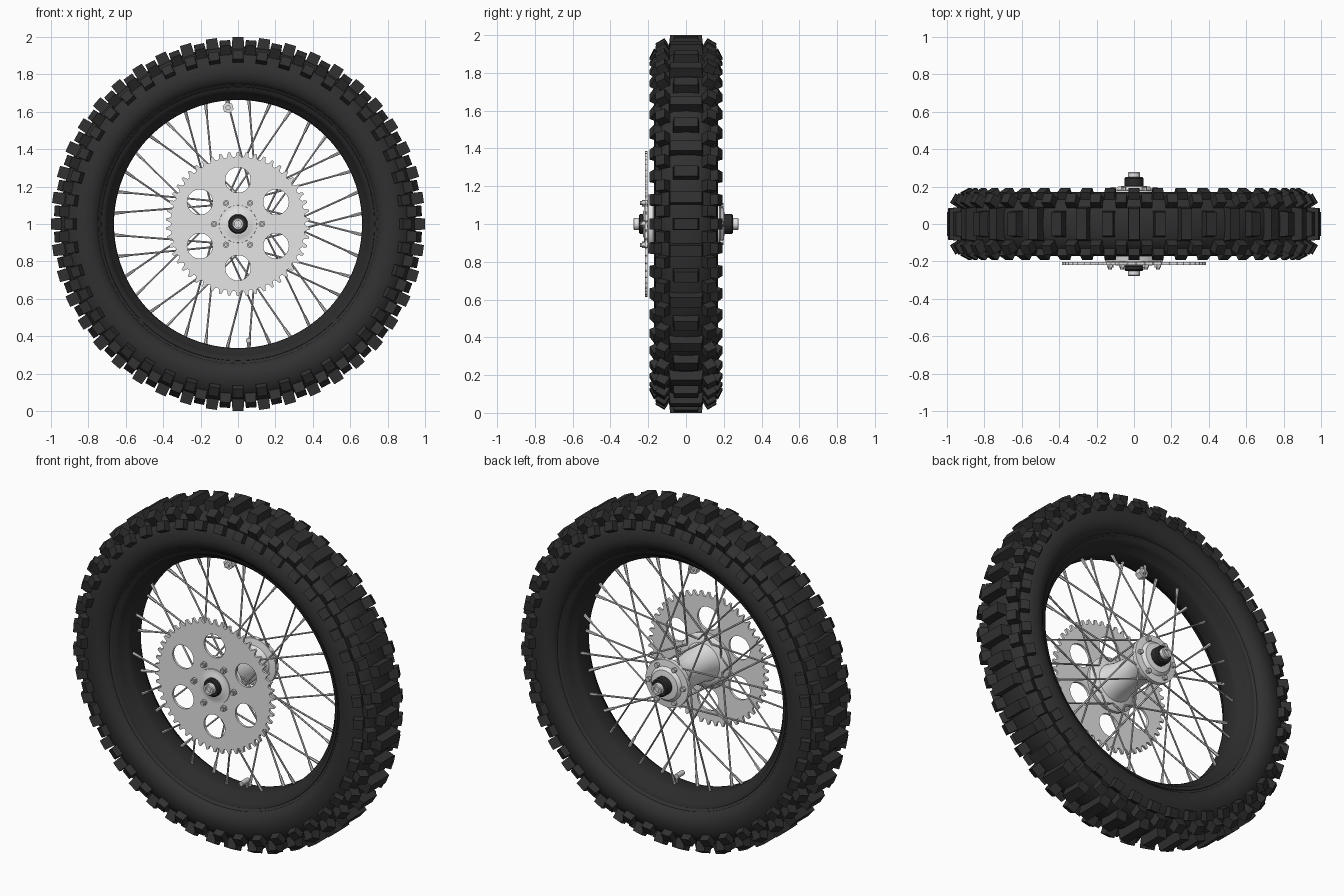
import bpy, bmesh, math
from math import sin, cos, pi, radians
from mathutils import Vector

if "Cube" in bpy.data.objects:
    bpy.data.objects.remove(bpy.data.objects["Cube"])


def material(name, v):
    m = bpy.data.materials.new(name)
    m.diffuse_color = (v, v, v, 1)
    m.use_nodes = True
    m.node_tree.nodes["Principled BSDF"].inputs["Base Color"].default_value = m.diffuse_color
    return m


RUBBER = material("tyre_rubber", 0.03)
BLACK = material("black_rim", 0.024)
SILVER = material("silver_metal", 0.78)
STEEL = material("spoke_steel", 0.62)


def polar(r, a, y):
    """Point on the wheel: radius, angle in the xz plane, position along the axle."""
    return Vector((r * cos(a), y, 1 + r * sin(a)))


def smooth(ob, angle=35):
    bpy.ops.object.select_all(action='DESELECT')
    ob.select_set(True)
    bpy.context.view_layer.objects.active = ob
    bpy.ops.object.shade_smooth_by_angle(angle=radians(angle))


def finish(name, bm, mat, shade=True):
    bmesh.ops.recalc_face_normals(bm, faces=bm.faces)
    me = bpy.data.meshes.new(name)
    bm.to_mesh(me)
    bm.free()
    ob = bpy.data.objects.new(name, me)
    me.materials.append(mat)
    bpy.context.collection.objects.link(ob)
    if shade:
        smooth(ob)
    return ob


def lathe(name, profile, mat, seg=96):
    """Revolve a closed (y, r) profile around the axle."""
    bm = bmesh.new()
    rings = [[bm.verts.new(polar(r, 2 * pi * i / seg, y)) for y, r in profile] for i in range(seg)]
    n = len(profile)
    for i in range(seg):
        a, b = rings[i], rings[(i + 1) % seg]
        for j in range(n):
            k = (j + 1) % n
            bm.faces.new((a[j], a[k], b[k], b[j]))
    return finish(name, bm, mat)


def rod(bm, p, q, r, seg=8, r2=None):
    """Add a capped cylinder between two points."""
    d = (q - p).normalized()
    u = d.orthogonal().normalized()
    w = d.cross(u)
    ends = []
    for c, rad in ((p, r), (q, r if r2 is None else r2)):
        ends.append([bm.verts.new(c + rad * (u * cos(2 * pi * i / seg) + w * sin(2 * pi * i / seg)))
                     for i in range(seg)])
    for i in range(seg):
        k = (i + 1) % seg
        bm.faces.new((ends[0][i], ends[0][k], ends[1][k], ends[1][i]))
    bm.faces.new(ends[0])
    bm.faces.new(ends[1])


def knob(bm, a, y, r, tilt, ht, hw, h):
    """Tapered tread block standing on the tyre cross-section at (y, r)."""
    tang = Vector((-sin(a), 0, cos(a)))
    rad, ax = Vector((cos(a), 0, sin(a))), Vector((0, 1, 0))
    up = rad * cos(tilt) + ax * sin(tilt)
    side = ax * cos(tilt) - rad * sin(tilt)
    base = polar(r, a, y)
    lev = []
    for z, s in ((-0.015, 1.1), (h, 1.0)):
        lev.append([bm.verts.new(base + up * z + tang * ht * s * i + side * hw * s * j)
                    for i, j in ((-1, -1), (1, -1), (1, 1), (-1, 1))])
    for i in range(4):
        k = (i + 1) % 4
        bm.faces.new((lev[0][i], lev[0][k], lev[1][k], lev[1][i]))
    bm.faces.new(lev[0])
    bm.faces.new(lev[1])


def mirrored(half):
    """Profile half (y >= 0, starting on the centre line) mirrored to the other side."""
    return half + [(-y, r) for y, r in reversed(half) if y > 0]


# Tyre carcass
lathe("tyre", mirrored([(0, 0.95), (0.06, 0.947), (0.105, 0.932), (0.143, 0.9), (0.163, 0.86),
                        (0.17, 0.82), (0.166, 0.79), (0.152, 0.762), (0.135, 0.747), (0.128, 0.745),
                        (0.118, 0.73), (0.1, 0.722), (0, 0.73)]), RUBBER, 120)

# Tread blocks: centre and edge rows alternate with shoulder rows
bm = bmesh.new()
PAIRS = 44
for i in range(PAIRS):
    a = pi / 2 + 2 * pi * i / PAIRS
    b = a + pi / PAIRS
    knob(bm, a, 0, 0.94, 0, 0.03, 0.064 if i % 2 else 0.084, 0.06)
    for s in (-1, 1):
        knob(bm, b, s * 0.112, 0.925, s * radians(30), 0.028, 0.028, 0.052)
        knob(bm, a, s * 0.144, 0.886, s * radians(62), 0.028, 0.026, 0.042)
finish("tread_blocks", bm, RUBBER, False)

# Rim
lathe("rim", mirrored([(0, 0.663), (0.045, 0.664), (0.062, 0.672), (0.075, 0.69), (0.1, 0.7),
                       (0.116, 0.712), (0.122, 0.73), (0.112, 0.735), (0, 0.735)]), BLACK, 120)

# Hub with two flanges
lathe("hub", [(-0.2, 0.04), (-0.2, 0.155), (-0.175, 0.16), (-0.165, 0.15), (-0.155, 0.11), (-0.1, 0.095),
              (0.02, 0.085), (0.12, 0.085), (0.145, 0.1), (0.152, 0.138), (0.178, 0.138), (0.182, 0.1),
              (0.2, 0.085), (0.205, 0.04)], SILVER, 48)

# Hub boss in front of the sprocket
lathe("sprocket_boss", [(-0.19, 0.04), (-0.228, 0.04), (-0.228, 0.065), (-0.222, 0.075),
                        (-0.222, 0.1), (-0.19, 0.105)], SILVER, 48)

# Axle, with black spacers and silver ends
bm = bmesh.new()
rod(bm, polar(0, 0, -0.262), polar(0, 0, 0.262), 0.02, 24)
finish("axle_core", bm, SILVER)
for s, tag in ((-1, "front"), (1, "back")):
    lathe("axle_spacer_" + tag, [(s * 0.19, 0.026), (s * 0.19, 0.052), (s * 0.243, 0.052),
                                 (s * 0.25, 0.045), (s * 0.25, 0.026)], BLACK, 32)
    lathe("axle_end_" + tag, [(s * 0.24, 0.018), (s * 0.24, 0.032), (s * 0.274, 0.032),
                              (s * 0.278, 0.028), (s * 0.278, 0.018)], SILVER, 32)

# Sprocket: toothed outline with six lightening holes and a bore
cu = bpy.data.curves.new("sprocket", 'CURVE')
cu.dimensions = '2D'
cu.fill_mode = 'BOTH'
cu.extrude = 0.007


def outline(pts):
    sp = cu.splines.new('POLY')
    sp.points.add(len(pts) - 1)
    for p, (x, z) in zip(sp.points, pts):
        p.co = (x, z, 0, 1)
    sp.use_cyclic_u = True


def circle(x, z, r, n=32):
    outline([(x + r * cos(2 * pi * i / n), z + r * sin(2 * pi * i / n)) for i in range(n)])


TEETH = 50
teeth = []
for i in range(TEETH):
    for f, r in ((-0.42, 0.358), (-0.27, 0.364), (-0.12, 0.386), (0.12, 0.386), (0.27, 0.364), (0.42, 0.358)):
        a = pi / 2 + 2 * pi * (i + f) / TEETH
        teeth.append((r * cos(a), r * sin(a)))
outline(teeth)
circle(0, 0, 0.06)
for i in range(6):
    a = pi / 2 + i * pi / 3
    circle(0.235 * cos(a), 0.235 * sin(a), 0.068)
sprocket = bpy.data.objects.new("sprocket", cu)
bpy.context.collection.objects.link(sprocket)
sprocket.location = (0, -0.211, 1)
sprocket.rotation_euler = (pi / 2, 0, 0)
cu.materials.append(SILVER)
bpy.ops.object.select_all(action='DESELECT')
sprocket.select_set(True)
bpy.context.view_layer.objects.active = sprocket
bpy.ops.object.convert(target='MESH')

# Sprocket bolts and back flange bolts
bm = bmesh.new()
for i in range(6):
    a = i * pi / 3
    rod(bm, polar(0.128, a, -0.2), polar(0.128, a, -0.232), 0.018, 6)
    rod(bm, polar(0.128, a, -0.23), polar(0.128, a, -0.243), 0.01, 10)
    rod(bm, polar(0.112, a, 0.17), polar(0.112, a, 0.198), 0.014, 6)
finish("hub_bolts", bm, STEEL)

# Crossed spokes with thicker nipples at the rim
bm = bmesh.new()
nip = bmesh.new()
SPOKES = 36
for i in range(SPOKES):
    a = 2 * pi * (i + 0.5) / SPOKES
    s = 1 if i % 2 else -1
    lean = radians(52) * (1 if (i // 2) % 2 else -1)
    inner = polar(0.125, a + lean, s * 0.163)
    outer = polar(0.668, a, s * 0.022)
    d = (outer - inner).normalized()
    rod(bm, inner, outer, 0.0052, 6)
    rod(nip, outer - d * 0.065, outer, 0.0075, 6, 0.0095)
finish("spokes", bm, STEEL)
finish("spoke_nipples", nip, STEEL)

# Rim lock at the top and valve at the bottom
bm = bmesh.new()
top = Vector((-0.053, 0, 1.622))
rod(bm, top, Vector((-0.056, 0, 1.67)), 0.011, 10)
rod(bm, top + Vector((0, -0.018, 0)), top + Vector((0, 0.018, 0)), 0.03, 6)
rod(bm, top + Vector((0, -0.03, 0)), top + Vector((0, 0.03, 0)), 0.014, 12)
finish("rim_lock", bm, SILVER)
bm = bmesh.new()
low = Vector((0.055, 0, 0.378))
rod(bm, low, Vector((0.06, 0, 0.33)), 0.009, 10)
rod(bm, low + Vector((0, -0.05, 0)), low + Vector((0, 0.012, 0)), 0.014, 12)
finish("valve", bm, STEEL)
